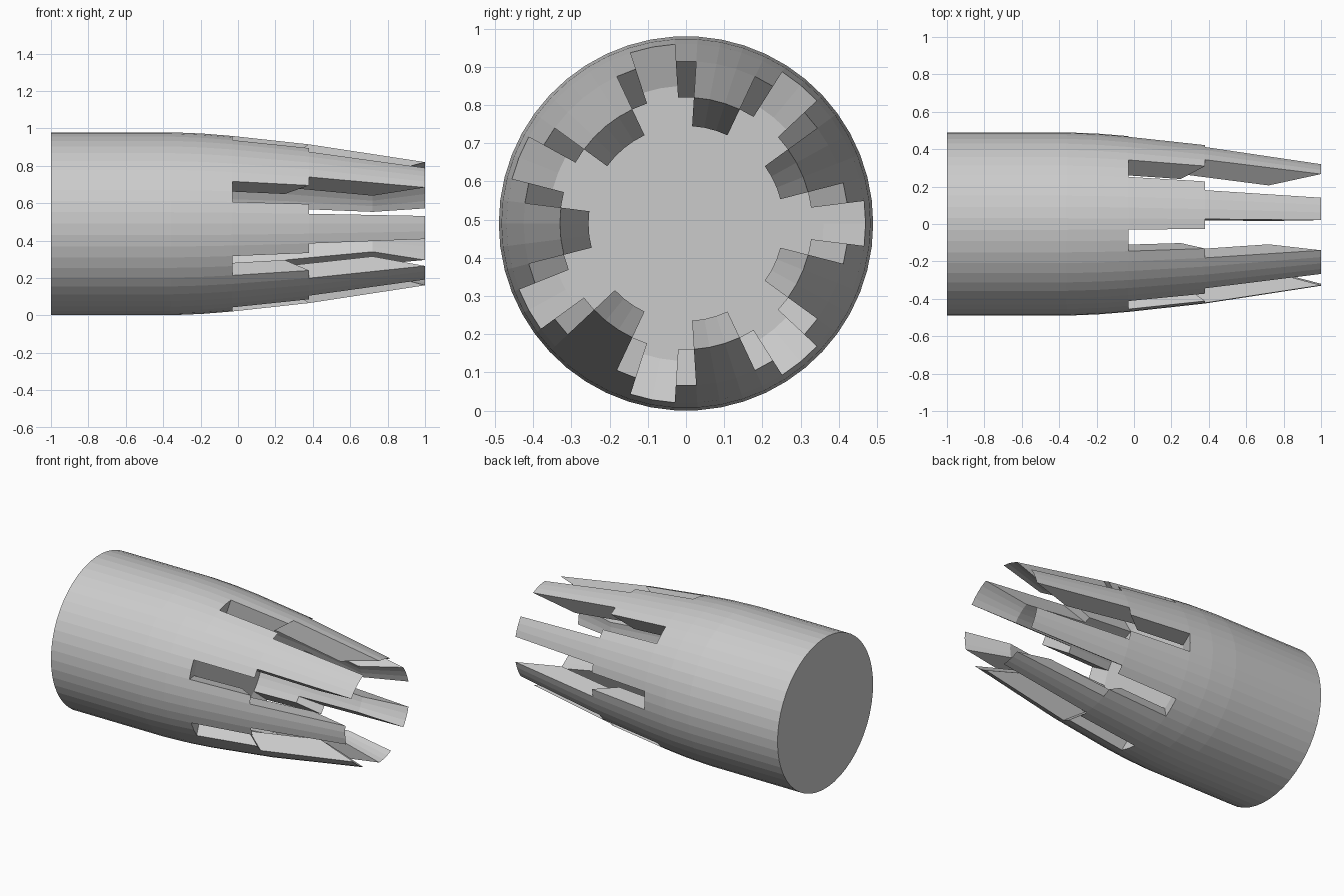
import bpy, bmesh
from math import sin, cos, tau

if "Cube" in bpy.data.objects:
    bpy.data.objects.remove(bpy.data.objects["Cube"])

N = 50          # sides around the barrel
CZ = 0.49       # axis height

# stations as (x, radius)
BODY = [(-1, 0.49), (-0.36, 0.49), (-0.19, 0.483), (-0.03, 0.47)]
RIM_IN = (-0.07, 0.36)
STEP_OUT, STEP_IN = (0.38, 0.425), (0.25, 0.33)
TIP_OUT, TIP_IN = (1.0, 0.33), (0.72, 0.255)
FINGERS = [(1, 6), (8, 13), (15, 21), (23, 28), (30, 35), (37, 42), (44, 49)]

bm = bmesh.new()
cache = {}


def v(st, k):
    """Shared vertex at a station and angular step."""
    key = (st, k % N)
    if key not in cache:
        a = tau * (k % N) / N
        cache[key] = bm.verts.new((st[0], st[1] * cos(a), CZ + st[1] * sin(a)))
    return cache[key]


def strip(s0, s1, k0, k1):
    """Quads between two stations over a range of steps."""
    for k in range(k0, k1):
        bm.faces.new((v(s0, k), v(s0, k + 1), v(s1, k + 1), v(s1, k)))


def prism(o0, i0, o1, i1, a, b):
    """Outer, inner and side walls of a finger section."""
    strip(o0, o1, a, b)
    strip(i1, i0, a, b)
    for k in (a, b):
        bm.faces.new((v(o0, k), v(o1, k), v(i1, k), v(i0, k)))


# barrel with closed rear and recessed front disc
for s0, s1 in zip(BODY, BODY[1:]):
    strip(s0, s1, 0, N)
bm.faces.new([v(BODY[0], k) for k in range(N)])
bm.faces.new([v(RIM_IN, k) for k in range(N)])

# slot floors between the fingers
for (a, b), nxt in zip(FINGERS, FINGERS[1:] + [(N + 1, 0)]):
    strip(BODY[-1], RIM_IN, b, nxt[0])

# two-stage fingers: wide root, narrow bevelled tip
for a, b in FINGERS:
    prism(BODY[-1], RIM_IN, STEP_OUT, STEP_IN, a, b)
    strip(STEP_OUT, STEP_IN, a, a + 1)
    strip(STEP_OUT, STEP_IN, b - 1, b)
    prism(STEP_OUT, STEP_IN, TIP_OUT, TIP_IN, a + 1, b - 1)
    strip(TIP_OUT, TIP_IN, a + 1, b - 1)

bmesh.ops.recalc_face_normals(bm, faces=bm.faces[:])
mesh = bpy.data.meshes.new("slotted_barrel")
bm.to_mesh(mesh)
bm.free()
bpy.context.collection.objects.link(bpy.data.objects.new("slotted_barrel", mesh))
